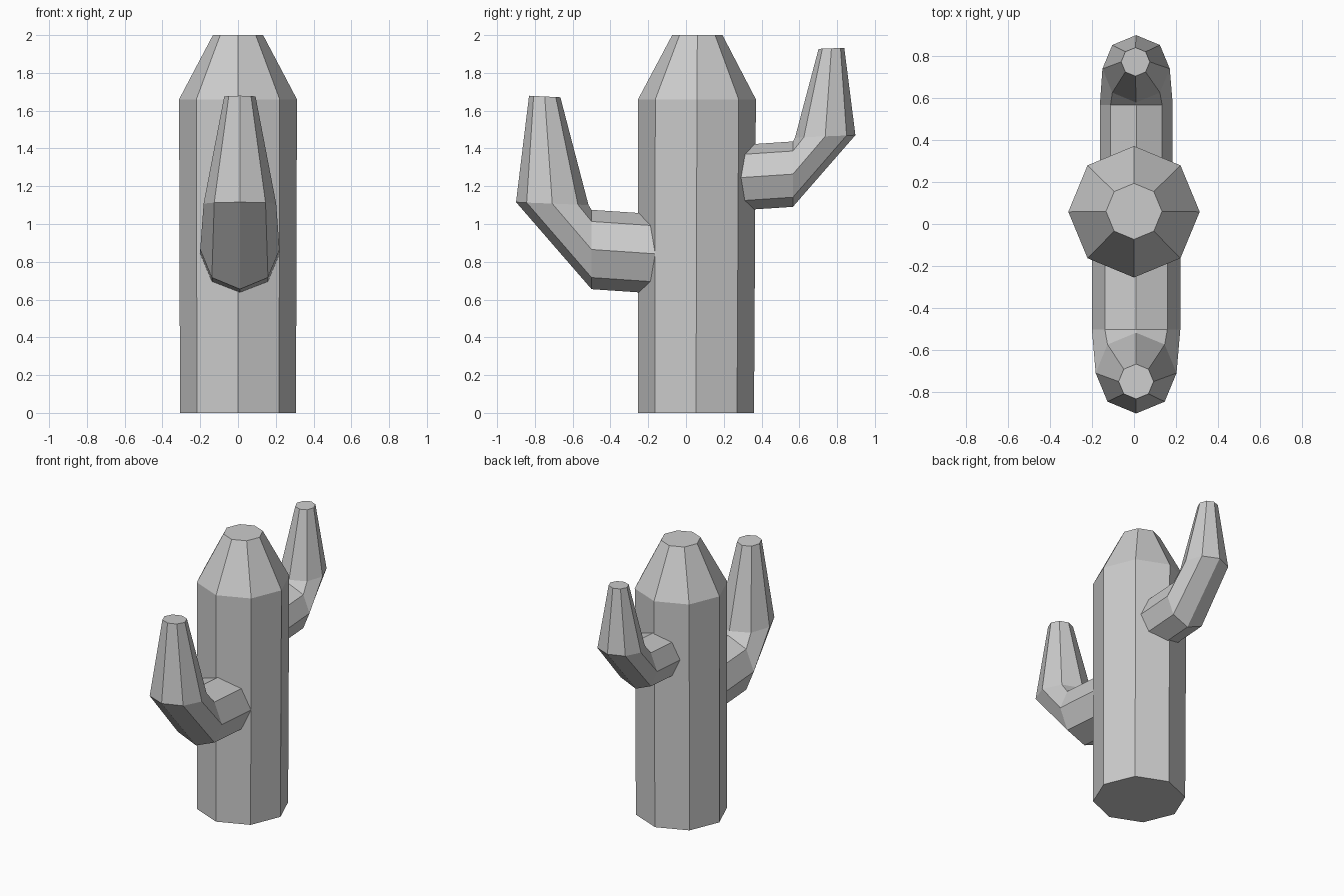
import bpy, bmesh
from math import sin, cos, pi
from mathutils import Vector

if "Cube" in bpy.data.objects:
    bpy.data.objects.remove(bpy.data.objects["Cube"])

SIDES = 8


def tube(name, rings):
    """Loft octagons; each ring = (centre, radius, in-plane direction besides x)."""
    bm = bmesh.new()
    loops = []
    for centre, r, d in rings:
        d = Vector(d).normalized()
        loops.append([bm.verts.new(Vector(centre) + r * (cos(a) * Vector((1, 0, 0)) + sin(a) * d))
                      for a in (2 * pi * i / SIDES for i in range(SIDES))])
    for a, b in zip(loops, loops[1:]):
        for i in range(SIDES):
            j = (i + 1) % SIDES
            bm.faces.new((a[i], a[j], b[j], b[i]))
    bm.faces.new(loops[0][::-1])
    bm.faces.new(loops[-1])
    bmesh.ops.recalc_face_normals(bm, faces=bm.faces)
    mesh = bpy.data.meshes.new(name)
    bm.to_mesh(mesh)
    bm.free()
    bpy.context.collection.objects.link(bpy.data.objects.new(name, mesh))


# Trunk with tapered top
Y = (0, 1, 0)
tube("trunk", [((0, 0.053, 0), 0.307, Y),
               ((0, 0.058, 1.66), 0.312, Y),
               ((0, 0.06, 2.0), 0.133, Y)])

# Front arm: out of the trunk, elbow, then tapering upward
UP = (0, 0, 1)
tube("front_arm", [((0.01, -0.10, 0.838), 0.21, UP),
                   ((0.01, -0.50, 0.865), 0.21, UP),
                   ((0.01, -0.708, 1.108), 0.192, (0, 1, -0.04)),
                   ((0.01, -0.748, 1.675), 0.083, (0, 1, -0.05))])

# Back arm: smaller and higher
tube("back_arm", [((0.011, 0.22, 1.241), 0.173, UP),
                  ((0.011, 0.566, 1.264), 0.173, UP),
                  ((0.01, 0.737, 1.464), 0.16, (0, -1, -0.04)),
                  ((0.007, 0.77, 1.93), 0.068, (0, -1, -0.04))])
